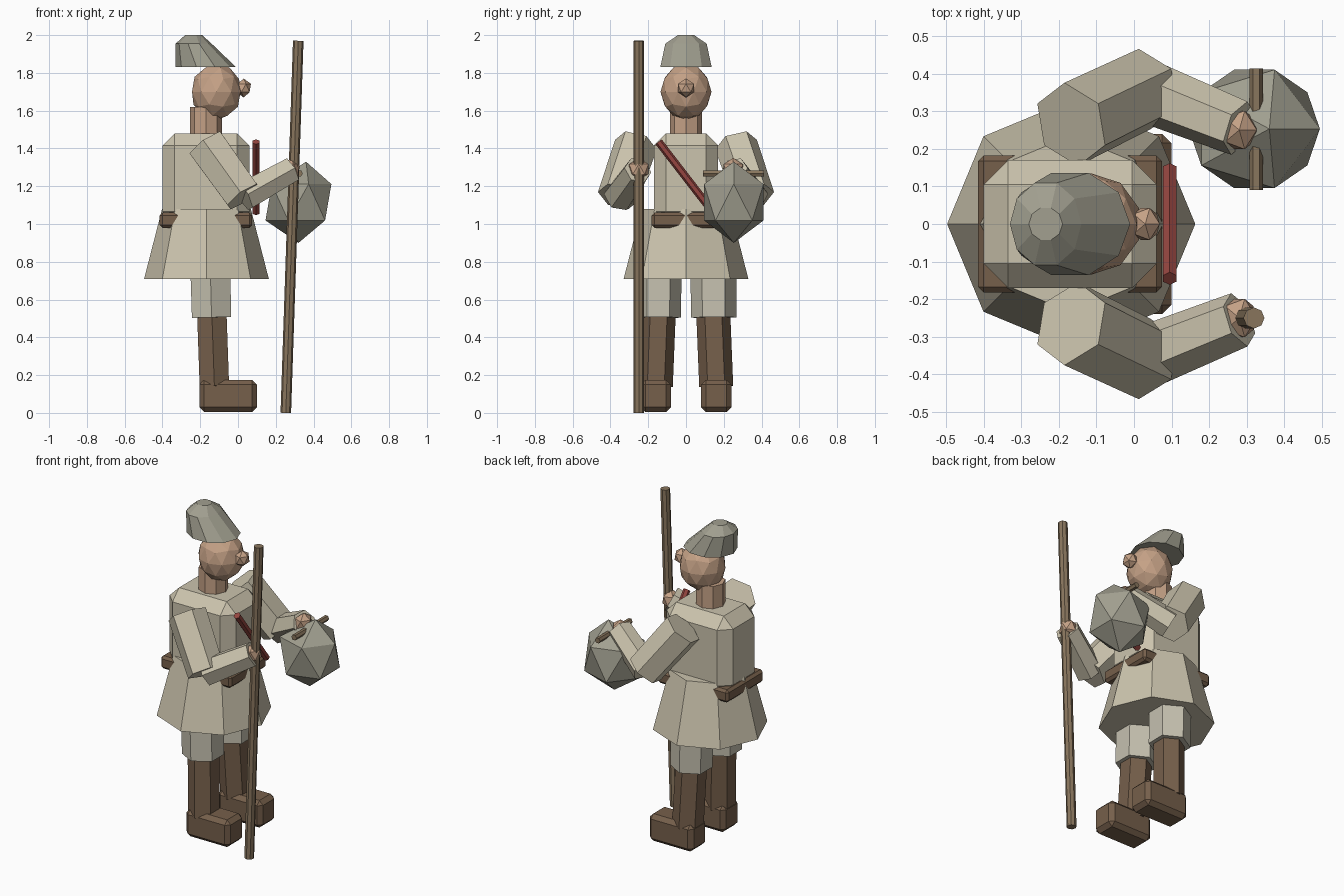
import bpy, bmesh, math
from mathutils import Vector

if "Cube" in bpy.data.objects:
    bpy.data.objects.remove(bpy.data.objects["Cube"])


def material(name, rgb):
    m = bpy.data.materials.new(name)
    m.diffuse_color = (*rgb, 1)
    m.use_nodes = True
    m.node_tree.nodes["Principled BSDF"].inputs["Base Color"].default_value = m.diffuse_color
    return m


CLOTH = material("cloth", (0.60, 0.55, 0.42))
TROUSER = material("trouser_cloth", (0.56, 0.53, 0.43))
FELT = material("grey_felt", (0.36, 0.35, 0.28))
SKIN = material("skin", (0.56, 0.36, 0.24))
LEATHER = material("leather", (0.18, 0.115, 0.07))
WOOD = material("wood", (0.25, 0.18, 0.11))
RED = material("red", (0.30, 0.06, 0.05))


def finish(name, bm, mat):
    bmesh.ops.recalc_face_normals(bm, faces=bm.faces[:])
    me = bpy.data.meshes.new(name)
    bm.to_mesh(me)
    bm.free()
    me.materials.append(mat)
    ob = bpy.data.objects.new(name, me)
    bpy.context.collection.objects.link(ob)
    return ob


def loft(name, rings, mat, sides):
    """Horizontal rings (x, y, z, radius_x, radius_y), capped at both ends."""
    bm = bmesh.new()
    loops = []
    for x, y, z, rx, ry in rings:
        angles = [2 * math.pi * i / sides for i in range(sides)]
        loops.append([bm.verts.new((x + rx * math.cos(a), y + ry * math.sin(a), z))
                      for a in angles])
    for lo, hi in zip(loops, loops[1:]):
        for i in range(sides):
            j = (i + 1) % sides
            bm.faces.new((lo[i], lo[j], hi[j], hi[i]))
    bm.faces.new(loops[0])
    bm.faces.new(loops[-1])
    return finish(name, bm, mat)


def rod(name, a, b, r1, r2, mat, sides=6, ref=(0, 1, 0)):
    """Prism from a to b with a corner pointing towards ref."""
    a, b = Vector(a), Vector(b)
    d = (b - a).normalized()
    u = Vector(ref)
    u = (u - d * u.dot(d)).normalized()
    v = d.cross(u)
    bm = bmesh.new()
    lo, hi = [], []
    for i in range(sides):
        t = 2 * math.pi * i / sides
        o = u * math.cos(t) + v * math.sin(t)
        lo.append(bm.verts.new(a + o * r1))
        hi.append(bm.verts.new(b + o * r2))
    for i in range(sides):
        j = (i + 1) % sides
        bm.faces.new((lo[i], lo[j], hi[j], hi[i]))
    bm.faces.new(lo)
    bm.faces.new(hi)
    return finish(name, bm, mat)


def box(name, low, high, bevel, mat):
    low, high = Vector(low), Vector(high)
    size, mid = high - low, (high + low) / 2
    bm = bmesh.new()
    bmesh.ops.create_cube(bm, size=1)
    for v in bm.verts:
        v.co = Vector(c * s for c, s in zip(v.co, size)) + mid
    bmesh.ops.bevel(bm, geom=bm.edges[:], offset=bevel, segments=1,
                    profile=0.5, affect='EDGES')
    return finish(name, bm, mat)


def ball(name, centre, radii, detail, mat):
    bm = bmesh.new()
    bmesh.ops.create_icosphere(bm, subdivisions=detail, radius=1)
    for v in bm.verts:
        v.co = Vector(c * s for c, s in zip(v.co, radii)) + Vector(centre)
    return finish(name, bm, mat)


# Head and hat
ball("head", (-0.115, 0, 1.70), (0.135, 0.135, 0.15), 2, SKIN)
ball("nose", (0.03, 0, 1.72), (0.043, 0.05, 0.05), 1, SKIN)
loft("neck", [(-0.17, 0, 1.44, 0.085, 0.085), (-0.17, 0, 1.62, 0.085, 0.085)], SKIN, 8)
loft("hat", [(-0.17, 0, 1.83, 0.16, 0.143), (-0.235, 0, 1.955, 0.095, 0.115),
             (-0.235, 0, 2.0, 0.045, 0.045)], FELT, 10)

# Tunic, belt and chest strap
box("torso", (-0.40, -0.17, 1.0), (0.06, 0.17, 1.48), 0.065, CLOTH)
loft("tunic_skirt", [(-0.167, 0, 0.71, 0.33, 0.33), (-0.167, 0, 1.08, 0.235, 0.235)], CLOTH, 8)
box("belt", (-0.415, -0.182, 0.98), (0.075, 0.182, 1.06), 0.015, LEATHER)
rod("chest_strap", (0.095, -0.145, 1.435), (0.095, 0.145, 1.06), 0.021, 0.021, RED)

# Legs and arms on both sides
for side, s in (("right", -1), ("left", 1)):
    rod(side + "_trouser_leg", (-0.147, s * 0.145, 0.78), (-0.14, s * 0.147, 0.505),
        0.122, 0.12, TROUSER)
    rod(side + "_boot_shaft", (-0.138, s * 0.145, 0.51), (-0.125, s * 0.16, 0.14),
        0.09, 0.09, LEATHER)
    box(side + "_boot_foot", (-0.205, s * 0.16 - 0.08, 0.005),
        (0.10, s * 0.16 + 0.08, 0.175), 0.025, LEATHER)
    rod(side + "_upper_arm", (-0.167, s * 0.265, 1.42), (0.03, s * 0.36, 1.145),
        0.115, 0.11, CLOTH)
    rod(side + "_forearm", (0.03, s * 0.355, 1.145), (0.28, s * 0.255, 1.285),
        0.085, 0.075, CLOTH)
    ball(side + "_hand", (0.28, s * 0.25, 1.29), (0.052, 0.06, 0.06), 1, SKIN)

# Walking staff in the right hand
rod("staff", (0.253, -0.25, 0.0), (0.319, -0.25, 1.97), 0.028, 0.028, WOOD, 8)

# Bundle with its crossbar in the left hand
bundle = ball("bundle", (0.32, 0.253, 1.115), (0.195, 0.185, 0.215), 1, FELT)
max(bundle.data.vertices, key=lambda v: v.co.z).co.x += 0.04
rod("bundle_crossbar", (0.325, 0.09, 1.268), (0.325, 0.413, 1.268), 0.018, 0.018,
    WOOD, 6, (1, 0, 0))
